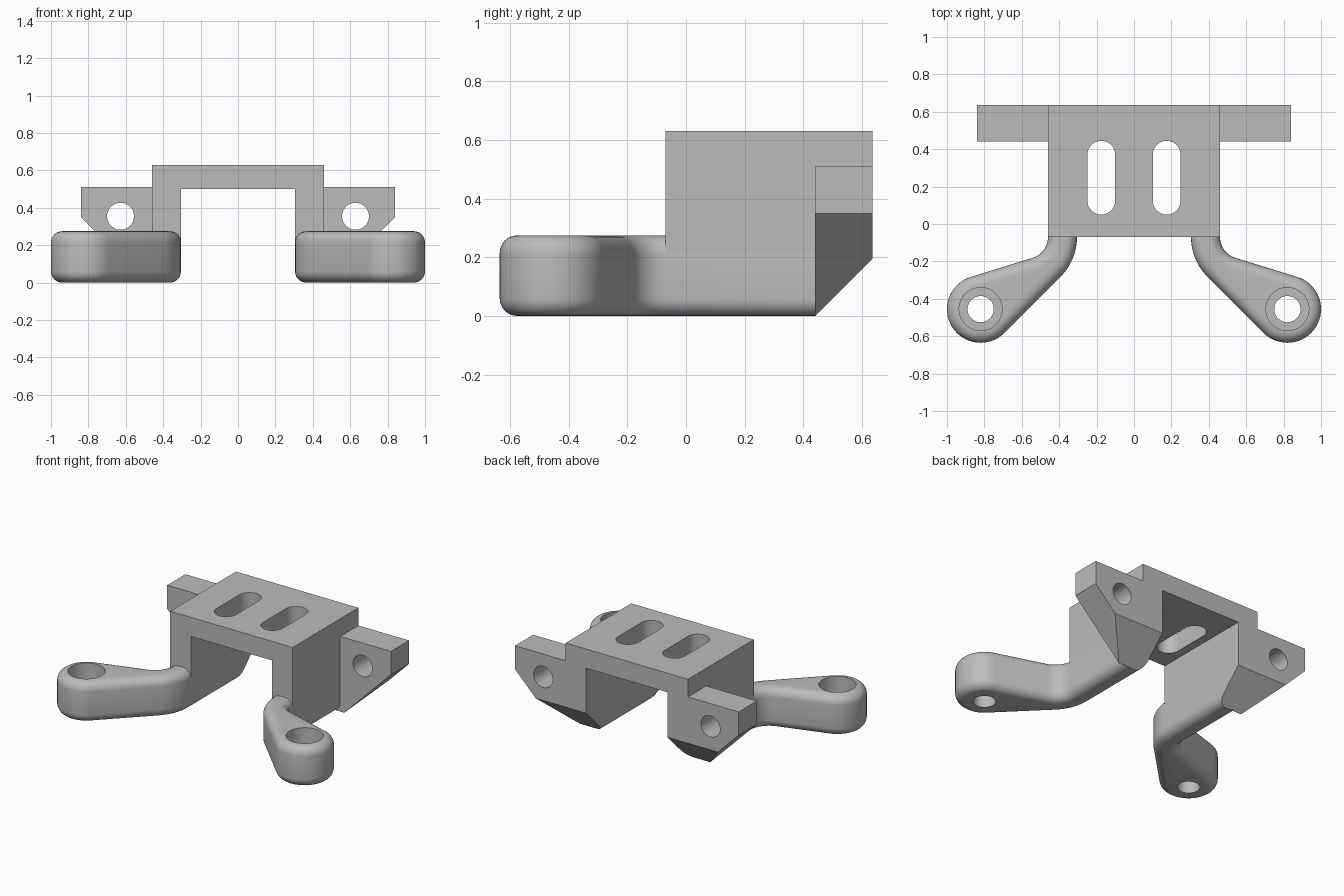
import bpy
import bmesh
from math import sin, cos, radians

if "Cube" in bpy.data.objects:
    bpy.data.objects.remove(bpy.data.objects["Cube"], do_unlink=True)

grey = bpy.data.materials.new("plain_grey")
grey.use_nodes = True
colour = (0.5, 0.5, 0.5, 1)
grey.diffuse_color = colour
grey.node_tree.nodes["Principled BSDF"].inputs["Base Color"].default_value = colour

BACK = 0.635        # rear face
SLOPE = 0.44        # where the rear chamfer meets the ground
ARM_TOP = 0.275
ROUND = 0.06        # edge rounding of the arms
EYE = (0.82, -0.455)


def arc(cx, cy, r, start, end, steps):
    """Points along a circular arc, angles in degrees."""
    angles = [radians(start + (end - start) * i / steps) for i in range(steps + 1)]
    return [(cx + r * cos(a), cy + r * sin(a)) for a in angles]


def circle(cx, cy, r):
    return arc(cx, cy, r, 0, 360, 48)[:-1]


def prism(outline, low, high, axis="z"):
    """Extrude an outline along z (points are x, y) or along y (points are x, z)."""
    bm = bmesh.new()

    def place(u, v, w):
        return (u, v, w) if axis == "z" else (u, w, v)

    bottom = [bm.verts.new(place(u, v, low)) for u, v in outline]
    top = [bm.verts.new(place(u, v, high)) for u, v in outline]
    bm.faces.new(bottom[::-1])
    bm.faces.new(top)
    n = len(outline)
    for i in range(n):
        j = (i + 1) % n
        bm.faces.new((bottom[i], bottom[j], top[j], top[i]))
    bmesh.ops.recalc_face_normals(bm, faces=bm.faces)
    return bm


def slice_off(bm, point, normal):
    """Remove everything on the normal side of a plane and close the cut."""
    geom = bm.verts[:] + bm.edges[:] + bm.faces[:]
    cut = bmesh.ops.bisect_plane(bm, geom=geom, plane_co=point, plane_no=normal,
                                 clear_outer=True)["geom_cut"]
    edges = [e for e in cut if isinstance(e, bmesh.types.BMEdge)]
    bmesh.ops.holes_fill(bm, edges=edges, sides=0)
    bmesh.ops.recalc_face_normals(bm, faces=bm.faces)


def chamfer_back(bm):
    slice_off(bm, (0, BACK, 0), (0, 1, 0))
    slice_off(bm, (0, SLOPE, 0), (0, 1, -1))


def make(name, bm, side=1):
    if side < 0:
        for v in bm.verts:
            v.co.x = -v.co.x
        bmesh.ops.reverse_faces(bm, faces=bm.faces)
    mesh = bpy.data.meshes.new(name)
    bm.to_mesh(mesh)
    bm.free()
    mesh.materials.append(grey)
    obj = bpy.data.objects.new(name, mesh)
    bpy.context.collection.objects.link(obj)
    return obj


def activate(obj):
    bpy.ops.object.select_all(action="DESELECT")
    obj.select_set(True)
    bpy.context.view_layer.objects.active = obj


def drill(obj, bm, side=1):
    """Cut a hole and discard the cutter."""
    cutter = make("cutter", bm, side)
    cutter.hide_render = True
    mod = obj.modifiers.new("hole", "BOOLEAN")
    mod.operation = "DIFFERENCE"
    mod.solver = "EXACT"
    mod.object = cutter
    activate(obj)
    bpy.ops.object.modifier_apply(modifier=mod.name)
    bpy.data.objects.remove(cutter, do_unlink=True)


def smooth(obj):
    activate(obj)
    bpy.ops.object.shade_smooth_by_angle(angle=radians(30))


# Bridge: an upside-down U with two slots through its top
wall_base = ARM_TOP - ROUND
u_shape = [(-0.46, wall_base), (-0.305, wall_base), (-0.305, 0.5), (0.305, 0.5),
           (0.305, wall_base), (0.46, wall_base), (0.46, 0.63), (-0.46, 0.63)]
bridge = make("bridge", prism(u_shape, -0.07, BACK, "y"))
for side in (1, -1):
    r = 0.074
    slot = arc(0.175, 0.445 - r, r, 0, 180, 20) + arc(0.175, 0.05 + r, r, 180, 360, 20)
    drill(bridge, prism(slot, 0.4, 0.7), side)
smooth(bridge)

for side, label in ((1, "left"), (-1, "right")):
    # Arm: rounded foot of the wall, sweeping outwards to a round eye
    outline = [(0.305, 0.8)]
    outline += arc(0.605, -0.07, 0.3, 180, 225, 10)
    outline += arc(*EYE, 0.18, -135, 72.5, 32)
    outline += arc(0.576, -0.07, 0.116, 252.5, 180, 10)
    outline += [(0.46, 0.8)]
    bm = prism(outline, 0, ARM_TOP)
    rims = [e for e in bm.edges if abs(e.verts[0].co.z - e.verts[1].co.z) < 1e-5]
    bmesh.ops.bevel(bm, geom=rims, offset=ROUND, offset_type="OFFSET", segments=6,
                    profile=0.5, affect="EDGES", clamp_overlap=False)
    chamfer_back(bm)
    arm = make(label + "_arm", bm, side)
    drill(arm, prism(circle(*EYE, 0.07), -0.1, 0.4), side)
    drill(arm, prism(circle(*EYE, 0.115), 0.08, 0.4), side)
    smooth(arm)

    # Ear: chamfered side lug with a bolt hole
    profile = [(0.42, 0), (0.49, 0), (0.84, 0.35), (0.84, 0.51), (0.42, 0.51)]
    bm = prism(profile, SLOPE, BACK, "y")
    chamfer_back(bm)
    ear = make(label + "_ear", bm, side)
    drill(ear, prism(circle(0.628, 0.355, 0.072), 0.3, 0.8, "y"), side)
    smooth(ear)
